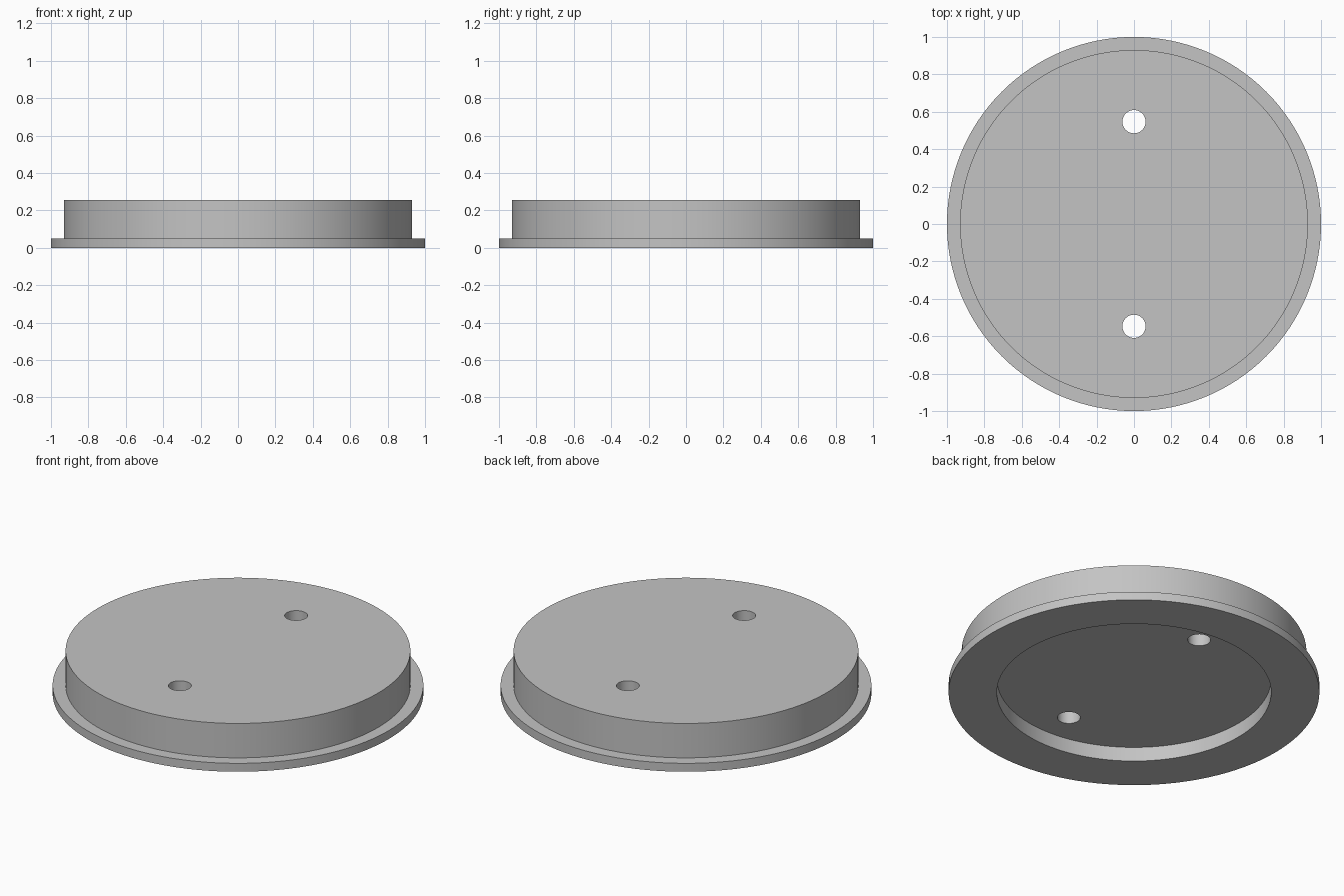
import bpy
import bmesh
import math

SEGMENTS = 128

cube = bpy.data.objects.get("Cube")
if cube:
    bpy.data.objects.remove(cube, do_unlink=True)

# Plain grey material
grey = bpy.data.materials.new("plain_grey")
grey.use_nodes = True
colour = (0.55, 0.55, 0.55, 1.0)
grey.diffuse_color = colour
grey.node_tree.nodes["Principled BSDF"].inputs["Base Color"].default_value = colour


def lathe(name, profile, steps, centre=(0, 0)):
    """Spin an open (radius, z) profile around z and cap both ends."""
    bm = bmesh.new()
    verts = [bm.verts.new((r, 0, z)) for r, z in profile]
    edges = [bm.edges.new(pair) for pair in zip(verts, verts[1:])]
    bmesh.ops.spin(bm, geom=verts + edges, cent=(0, 0, 0), axis=(0, 0, 1),
                   angle=math.tau, steps=steps)
    bmesh.ops.remove_doubles(bm, verts=bm.verts[:], dist=0.0001)
    bmesh.ops.holes_fill(bm, edges=[e for e in bm.edges if e.is_boundary], sides=0)
    bmesh.ops.recalc_face_normals(bm, faces=bm.faces[:])
    mesh = bpy.data.meshes.new(name)
    bm.to_mesh(mesh)
    bm.free()
    mesh.materials.append(grey)
    obj = bpy.data.objects.new(name, mesh)
    obj.location = (*centre, 0)
    bpy.context.collection.objects.link(obj)
    return obj


# Flanged disc: recess floor and wall, underside, flange, raised body
disc = lathe("flanged_disc", [
    (0.74, 0.085), (0.74, 0), (1, 0), (1, 0.05), (0.93, 0.05), (0.93, 0.255),
], SEGMENTS)

bpy.ops.object.select_all(action="DESELECT")
bpy.context.view_layer.objects.active = disc
disc.select_set(True)

# Two through holes, front and back
for side in (-1, 1):
    cutter = lathe("hole_cutter", [(0.062, -0.1), (0.062, 0.4)], 48, (0, side * 0.547))
    cutter.hide_render = True
    cut = disc.modifiers.new("hole", "BOOLEAN")
    cut.operation = "DIFFERENCE"
    cut.solver = "EXACT"
    cut.object = cutter
    bpy.ops.object.modifier_apply(modifier=cut.name)
    bpy.data.objects.remove(cutter, do_unlink=True)

bpy.ops.object.shade_smooth_by_angle(angle=math.radians(30))
